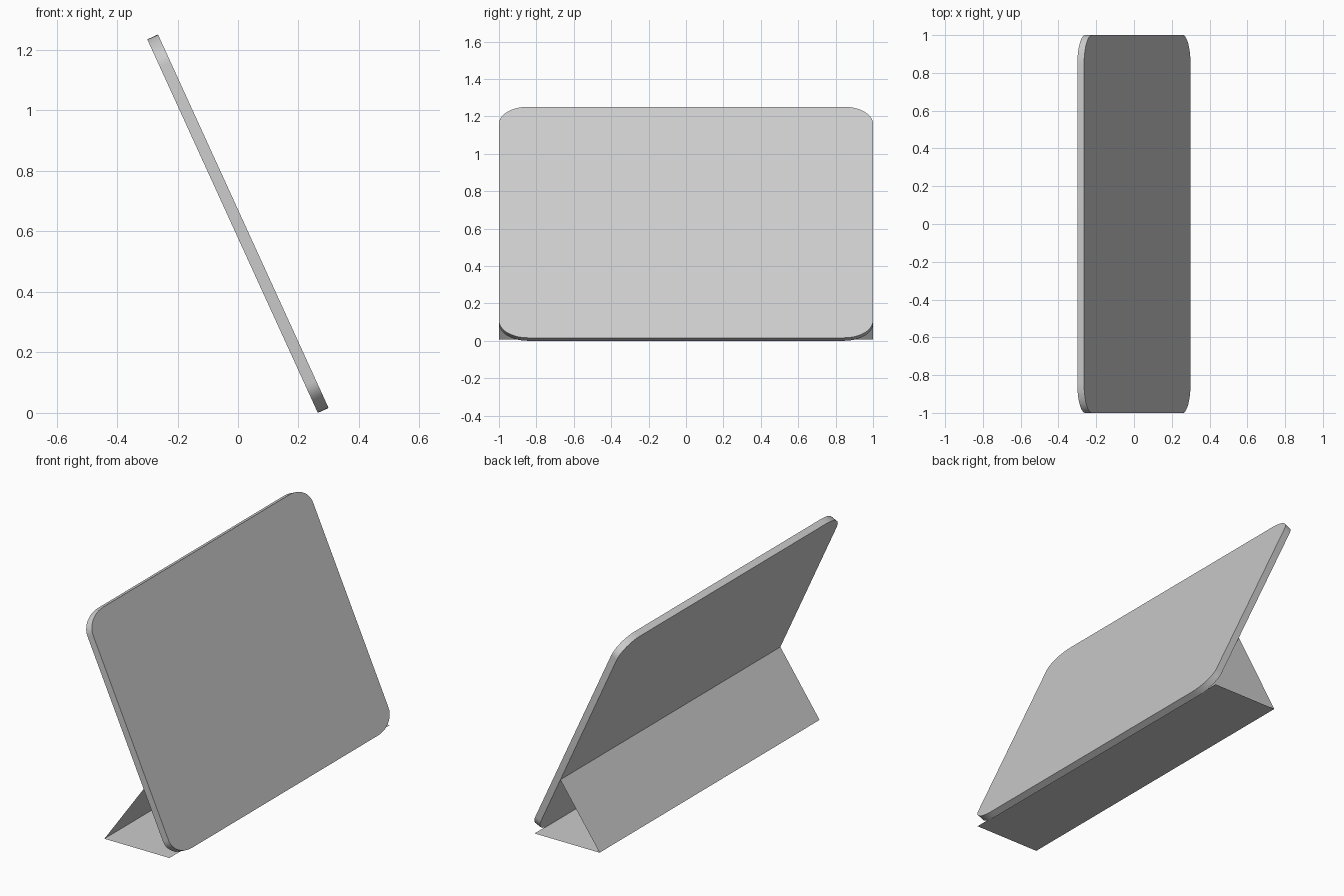
import bpy, bmesh, math
from mathutils import Vector

if "Cube" in bpy.data.objects:
    bpy.data.objects.remove(bpy.data.objects["Cube"])

# Lower and upper edge of the tilted panel's back face, and panel thickness
LOW = Vector((0.264, 0, 0.0))
HIGH = Vector((-0.30, 0, 1.235))
THICK = 0.039
UP = (HIGH - LOW).normalized()
NORMAL = Vector((UP.z, 0, -UP.x))
LENGTH = (HIGH - LOW).length


def make_object(name, bm):
    bmesh.ops.recalc_face_normals(bm, faces=bm.faces)
    mesh = bpy.data.meshes.new(name)
    bm.to_mesh(mesh)
    bm.free()
    obj = bpy.data.objects.new(name, mesh)
    bpy.context.collection.objects.link(obj)
    return obj


def rounded_outline(width, height, rx, ry, steps=10):
    pts = []
    for i, (sx, sy) in enumerate([(1, 1), (-1, 1), (-1, -1), (1, -1)]):
        for k in range(steps + 1):
            a = math.pi / 2 * (i + k / steps)
            pts.append((sx * (width / 2 - rx) + rx * math.cos(a),
                        sy * (height / 2 - ry) + ry * math.sin(a)))
    return pts


# Tilted panel with rounded corners
bm = bmesh.new()
mid = (LOW + HIGH) / 2
verts = [bm.verts.new(mid + UP * v + Vector((0, u, 0)))
         for u, v in rounded_outline(2.0, LENGTH, 0.155, 0.10)]
face = bm.faces.new(verts)
ext = bmesh.ops.extrude_face_region(bm, geom=[face], use_keep_orig=True)
moved = [g for g in ext["geom"] if isinstance(g, bmesh.types.BMVert)]
bmesh.ops.translate(bm, verts=moved, vec=NORMAL * THICK)
panel = make_object("tablet_panel", bm)
bpy.context.view_layer.objects.active = panel
panel.select_set(True)
bpy.ops.object.shade_smooth_by_angle(angle=math.radians(35))

# Folded stand: thin base sheet and thin back sheet up to the panel
hinge = LOW + UP * (0.36 / UP.z)
profile = [(0.264, 0.007), (-0.15, 0.007), (hinge.x, hinge.z)]
bm = bmesh.new()
rows = [[bm.verts.new((x, y, z)) for x, z in profile] for y in (-1, 1)]
for i in range(2):
    bm.faces.new((rows[0][i], rows[0][i + 1], rows[1][i + 1], rows[1][i]))
make_object("folded_stand", bm)
